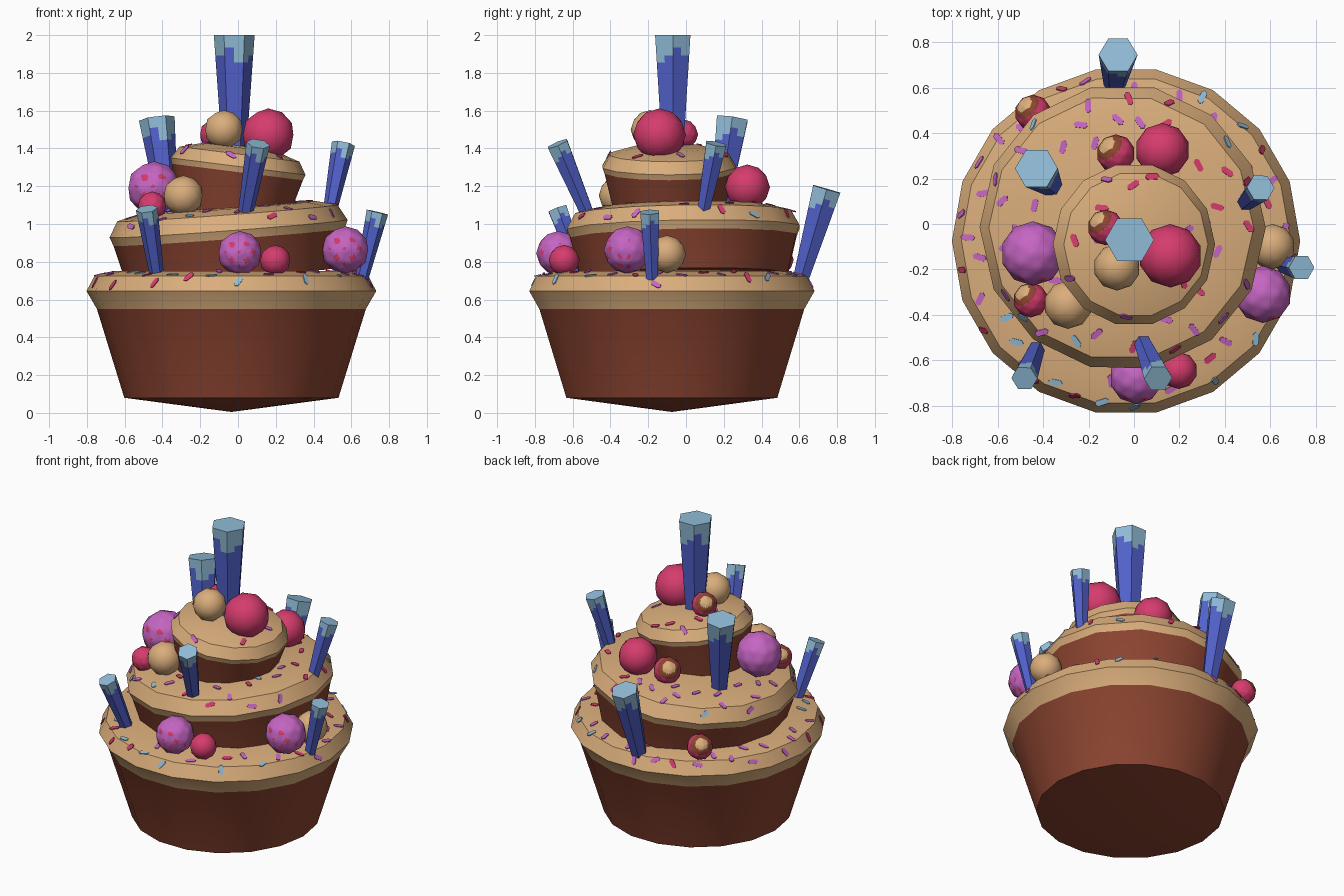
import bpy, bmesh, math, random
from mathutils import Vector, Matrix
from mathutils.bvhtree import BVHTree

if "Cube" in bpy.data.objects:
    bpy.data.objects.remove(bpy.data.objects["Cube"])

random.seed(7)

COLOURS = {
    "chocolate": (0.26, 0.058, 0.03),
    "cream": (0.70, 0.42, 0.20),
    "berry_red": (0.67, 0.045, 0.155),
    "pink": (0.56, 0.13, 0.54),
    "candle_blue": (0.085, 0.12, 0.60),
    "wax_blue": (0.28, 0.50, 0.68),
}
MATS = {}
for name, c in COLOURS.items():
    MATS[name] = bpy.data.materials.new(name)
    MATS[name].diffuse_color = (*c, 1)


def make(name, bm, mats):
    bmesh.ops.recalc_face_normals(bm, faces=bm.faces)
    me = bpy.data.meshes.new(name)
    bm.to_mesh(me)
    bm.free()
    for m in mats:
        me.materials.append(MATS[m])
    ob = bpy.data.objects.new(name, me)
    bpy.context.collection.objects.link(ob)
    return ob


def bridge(bm, a, b, mat):
    n = len(a)
    for i in range(n):
        bm.faces.new((a[i], a[(i + 1) % n], b[(i + 1) % n], b[i])).material_index = mat


def fan(bm, ring, tip, mat):
    v = bm.verts.new(tip)
    for i in range(len(ring)):
        bm.faces.new((ring[i], ring[(i + 1) % len(ring)], v)).material_index = mat


def sprinkles(name, bvh, centre, r0, r1, count):
    """Thin rounded plates scattered over the top of a tier."""
    bm = bmesh.new()
    placed = []
    tries = 0
    while len(placed) < count and tries < 2000:
        tries += 1
        r = math.sqrt(random.uniform(r0 * r0, r1 * r1))
        a = random.uniform(0, math.tau)
        p = Vector((centre[0] + r * math.cos(a), centre[1] + r * math.sin(a), 3))
        if any((p.xy - q).length < 0.09 for q in placed):
            continue
        hit, normal, _, _ = bvh.ray_cast(p, Vector((0, 0, -1)))
        if hit is None:
            continue
        placed.append(p.xy)
        frame = (Matrix.Translation(hit + normal * 0.002)
                 @ normal.to_track_quat('Z', 'Y').to_matrix().to_4x4()
                 @ Matrix.Rotation(random.uniform(0, math.pi), 4, 'Z'))
        outline = [(-.032, 0), (-.022, -.013), (.022, -.013), (.032, 0), (.022, .013), (-.022, .013)]
        lo = [bm.verts.new(frame @ Vector((x, y, -.003))) for x, y in outline]
        hi = [bm.verts.new(frame @ Vector((x, y, .003))) for x, y in outline]
        mat = random.choice((0, 0, 0, 1, 1, 2))
        bridge(bm, lo, hi, mat)
        bm.faces.new(hi).material_index = mat
        bm.faces.new(lo[::-1]).material_index = mat
    make(name, bm, ["pink", "berry_red", "wax_blue"])


def tier(name, sides, centre, tilt, profile, bottom_z, top_z, spread, count):
    """Lathed cake tier: chocolate up to the second ring, cream above."""
    bm = bmesh.new()
    rings = [[bm.verts.new((r * math.cos(math.tau * i / sides), r * math.sin(math.tau * i / sides), z))
              for i in range(sides)] for r, z in profile]
    for k in range(len(rings) - 1):
        bridge(bm, rings[k], rings[k + 1], 0 if k == 0 else 1)
    fan(bm, rings[0], (0, 0, bottom_z), 0)
    fan(bm, rings[-1], (0, 0, top_z), 1)
    M = (Matrix.Translation(centre) @ Matrix.Rotation(math.radians(tilt[0]), 4, 'X')
         @ Matrix.Rotation(math.radians(tilt[1]), 4, 'Y'))
    bm.transform(M)
    bmesh.ops.recalc_face_normals(bm, faces=bm.faces)
    bvh = BVHTree.FromBMesh(bm)
    make(name, bm, ["chocolate", "cream"])
    sprinkles(name + "_sprinkles", bvh, centre, *spread, count)


# Three cake tiers, the upper two leaning opposite ways
tier("bottom_tier", 18, (-.035, -.075, 0), (0, 0),
     [(.567, .08), (.712, .55), (.767, .645), (.725, .725), (.62, .75)], .005, .76, (.62, .74), 46)
tier("middle_tier", 14, (-.05, -.015, .975), (1, -4.3),
     [(.562, -.25), (.614, -.045), (.632, 0), (.585, .083), (.47, .112)], -.25, .125, (.36, .6), 44)
tier("top_tier", 14, (0, -.09, 1.305), (0, 7.2),
     [(.29, -.27), (.35, -.03), (.36, 0), (.32, .065), (.2, .1)], -.27, .11, (.12, .32), 12)


def ball(name, pos, r, kind):
    bm = bmesh.new()
    bmesh.ops.create_icosphere(bm, subdivisions=2, radius=r)
    mats = {"red": ["berry_red"], "cream": ["cream"], "pink": ["pink", "berry_red"],
            "dipped": ["berry_red", "chocolate", "cream"]}[kind]
    if len(mats) > 1:
        # finer flat faces so the painted patches have room
        bmesh.ops.subdivide_edges(bm, edges=bm.edges, cuts=3, use_grid_fill=True)
    axis = Vector((-.55, .55, .62)).normalized()
    for f in bm.faces:
        d = f.calc_center_median().normalized()
        if kind == "dipped":
            k = d.dot(axis)
            f.material_index = 2 if k > .87 else 1 if k > .6 else 0
        elif kind == "pink":
            wave = math.sin(9 * d.x + 2) * math.sin(8 * d.z + 1) + .4 * math.sin(13 * d.y)
            f.material_index = 1 if d.y < .1 and d.z < .5 and wave > .72 else 0
    bm.transform(Matrix.Translation(pos))
    make(name, bm, mats)


# Sweets heaped on each tier
BALLS = [
    ("red", .16, -.14, 1.472, .14), ("cream", -.075, -.19, 1.5, .103), ("dipped", -.125, -.015, 1.475, .079),
    ("pink", -.445, -.13, 1.19, .142), ("cream", -.29, -.355, 1.15, .107), ("dipped", -.455, -.335, 1.095, .077),
    ("red", .125, .325, 1.195, .12), ("dipped", -.08, .31, 1.15, .085),
    ("pink", .01, -.675, .845, .118), ("red", .197, -.645, .807, .082), ("pink", .568, -.31, .862, .126),
    ("cream", .61, -.1, .84, .1), ("dipped", -.445, .49, .81, .08),
]
for i, (kind, x, y, z, r) in enumerate(BALLS):
    ball(f"{kind}_sweet_{i + 1}", (x, y, z), r, kind)


def candle(name, base, top, r0, r1):
    """Flared hexagonal candle with a ragged pale wax end."""
    bm = bmesh.new()
    base, top = Vector(base), Vector(top)
    axis = top - base
    length = axis.length
    hexagon = [Vector((math.cos(a), math.sin(a), 0)) for a in [math.tau * i / 6 for i in range(6)]]
    section = []
    for i in range(6):
        section += [hexagon[i].lerp(hexagon[(i + 1) % 6], t) for t in (0, .5)]
    rot = Vector((0, 0, 1)).rotation_difference(axis).to_matrix()
    rows = [0] + [1 - d * r1 / length for d in (1.35, 1.0, .6)] + [1]
    rings = []
    for t in rows:
        r = r0 + (r1 - r0) * t
        rings.append([bm.verts.new(base + axis * t + rot @ (v * r)) for v in section])
    for k in range(4):
        bridge(bm, rings[k], rings[k + 1], 1 if k == 3 else 0)
    bm.faces.new(rings[-1]).material_index = 1
    bm.faces.new(rings[0][::-1]).material_index = 0
    # wax runs of differing length
    bm.faces.ensure_lookup_table()
    for i in range(12):
        drip = (0, 1, 2, 1, 0, 2, 1, 1, 0, 2, 2, 1)[i]
        for j in range(drip):
            bm.faces[(2 - j) * 12 + i].material_index = 1
    make(name, bm, ["candle_blue", "wax_blue"])


candle("top_candle", (-.02, -.07, 1.33), (-.02, -.07, 2.0), .06, .108)
candle("left_back_candle", (-.365, .17, 1.04), (-.43, .245, 1.558), .05, .095)
candle("back_candle", (-.085, .605, .70), (-.07, .745, 1.185), .047, .086)
candle("right_candle", (.485, .09, 1.06), (.558, .16, 1.425), .036, .062)
candle("front_right_candle", (.04, -.525, 1.06), (.107, -.68, 1.425), .04, .063)
candle("front_left_candle", (-.43, -.55, .73), (-.483, -.68, 1.08), .038, .058)
candle("far_right_candle", (.655, -.18, .71), (.738, -.192, 1.063), .035, .058)

# Smooth rounded parts, keep hard edges crisp
bpy.ops.object.select_all(action='SELECT')
bpy.context.view_layer.objects.active = bpy.data.objects["bottom_tier"]
bpy.ops.object.shade_smooth_by_angle(angle=math.radians(40))

for m in bpy.data.materials:
    if m.users and not m.is_grease_pencil:
        m.use_nodes = True
        m.node_tree.nodes["Principled BSDF"].inputs["Base Color"].default_value = m.diffuse_color
